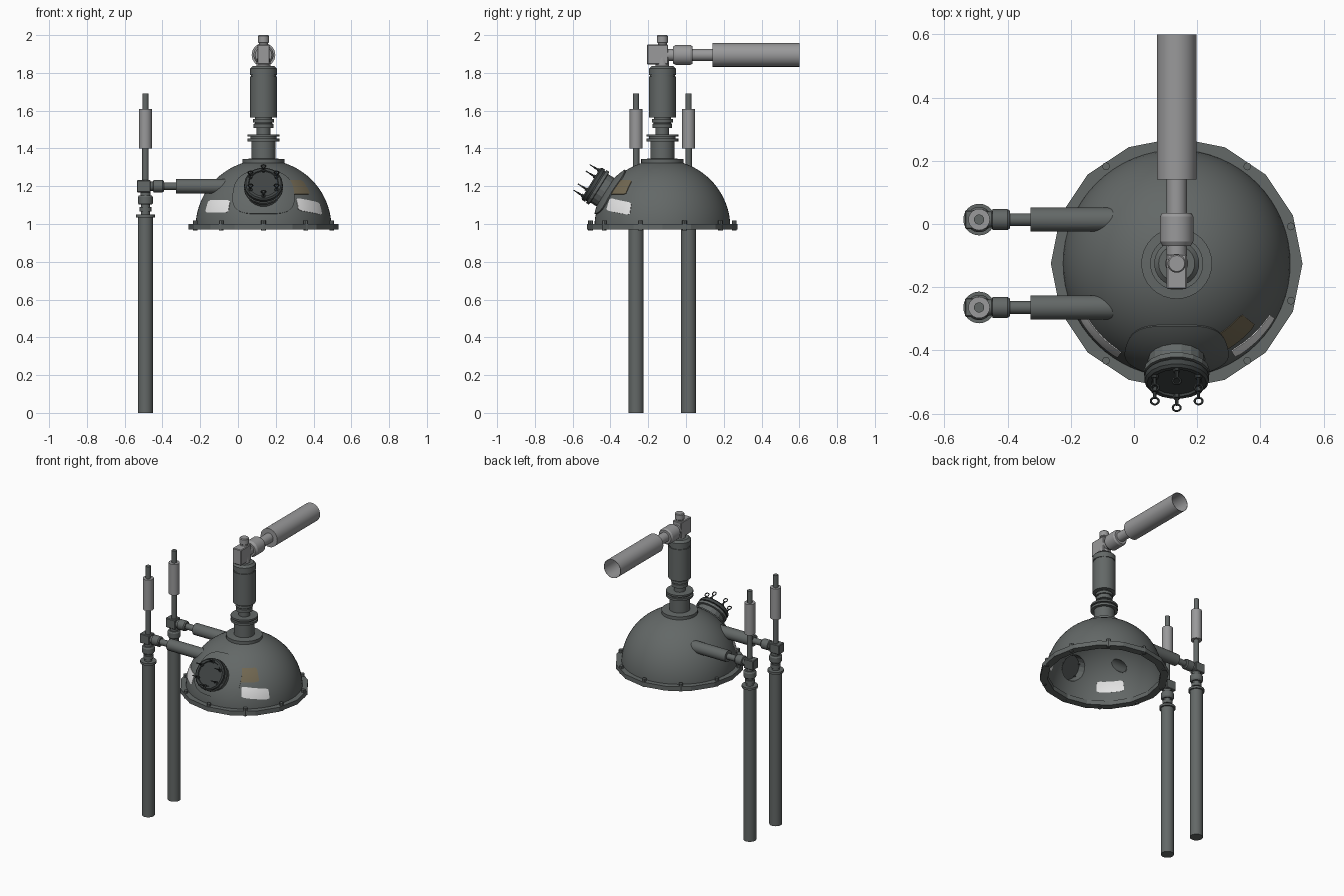
import bpy, bmesh, math
from mathutils import Vector, Matrix

if "Cube" in bpy.data.objects:
    bpy.data.objects.remove(bpy.data.objects["Cube"])

def material(name, rgb):
    m = bpy.data.materials.new(name)
    m.diffuse_color = (*rgb, 1)
    m.use_nodes = True
    m.node_tree.nodes["Principled BSDF"].inputs["Base Color"].default_value = m.diffuse_color
    return m

DARK = material("dark grey metal", (0.125, 0.138, 0.135))
LIGHT = material("light grey metal", (0.32, 0.32, 0.325))
BLACK = material("blackened steel", (0.05, 0.057, 0.057))
WHITE = material("white label", (0.8, 0.8, 0.8))
BROWN = material("brown label", (0.17, 0.14, 0.085))

X, Y, Z = Vector((1, 0, 0)), Vector((0, 1, 0)), Vector((0, 0, 1))
C = Vector((0.135, -0.125, 0.98))            # centre of the dome sphere
R, R_IN = 0.36, 0.355
ELEV = math.radians(32)
HATCH = Vector((0, -math.cos(ELEV), math.sin(ELEV)))
HATCH_UP = Vector((0, math.sin(ELEV), math.cos(ELEV)))

def finish(name, bm, mat, angle=30):
    bmesh.ops.remove_doubles(bm, verts=bm.verts, dist=1e-5)
    bmesh.ops.recalc_face_normals(bm, faces=bm.faces)
    me = bpy.data.meshes.new(name)
    bm.to_mesh(me)
    bm.free()
    ob = bpy.data.objects.new(name, me)
    bpy.context.collection.objects.link(ob)
    me.materials.append(mat)
    smooth(ob, angle)
    return ob

def smooth(ob, angle=30):
    bpy.ops.object.select_all(action='DESELECT')
    ob.select_set(True)
    bpy.context.view_layer.objects.active = ob
    bpy.ops.object.shade_smooth_by_angle(angle=math.radians(angle))

def lathe(name, profile, base, mat, axis=Z, segs=32, closed=False, angle=30):
    """Revolve (radius, height) points about an axis through base."""
    bm = bmesh.new()
    vs = [bm.verts.new((r, 0, h)) for r, h in profile]
    pairs = list(zip(vs, vs[1:])) + ([(vs[-1], vs[0])] if closed else [])
    es = [bm.edges.new(p) for p in pairs]
    bmesh.ops.spin(bm, geom=vs + es, cent=(0, 0, 0), axis=Z, angle=math.tau,
                   steps=segs, use_merge=True)
    rot = Z.rotation_difference(axis).to_matrix().to_4x4()
    bm.transform(Matrix.Translation(base) @ rot)
    return finish(name, bm, mat, angle)

def rod(name, r, h0, h1, base, mat, axis=Z, segs=24, angle=30):
    return lathe(name, [(0, h0), (r, h0), (r, h1), (0, h1)], base, mat, axis, segs, False, angle)

def box(name, lo, hi, mat):
    lo, hi = Vector(lo), Vector(hi)
    bm = bmesh.new()
    bmesh.ops.create_cube(bm, size=1)
    bm.transform(Matrix.Translation((lo + hi) / 2) @ Matrix.Diagonal((*(hi - lo), 1)))
    bmesh.ops.bevel(bm, geom=bm.edges[:], offset=0.004, segments=1, affect='EDGES')
    return finish(name, bm, mat)

def cut(ob, cutter):
    mod = ob.modifiers.new("cut", 'BOOLEAN')
    mod.operation, mod.solver, mod.object = 'DIFFERENCE', 'EXACT', cutter
    bpy.context.view_layer.objects.active = ob
    bpy.ops.object.modifier_apply(modifier=mod.name)
    bpy.data.objects.remove(cutter)
    smooth(ob)

def inner_sphere():
    n = 24
    pts = [(R_IN * math.sin(math.pi * i / n), -R_IN * math.cos(math.pi * i / n)) for i in range(n + 1)]
    pts[0], pts[-1] = (0, -R_IN), (0, R_IN)
    return lathe("trim_sphere", pts, C, DARK, segs=48)

# dome shell, open underneath
N = 20
arc = [math.pi / 2 * i / N for i in range(N)]
profile = [(R, -0.01)] + [(R * math.cos(a), R * math.sin(a)) for a in arc] + [(0, R), (0, R_IN)]
profile += [(R_IN * math.cos(a), R_IN * math.sin(a)) for a in reversed(arc)] + [(R_IN, -0.01)]
profile += [(R, -0.01)]
dome = lathe("dome", profile, C, DARK, segs=64)
arms_y = (C.y - 0.139, C.y + 0.139)
for y in arms_y:
    cut(dome, rod("pipe_cutter", 0.034, -0.4, 0, Vector((0, y, 1.2)), DARK, X))
cut(dome, rod("hatch_cutter", 0.082, 0.25, 0.45, C, DARK, HATCH))

# rim flange and its bolts
lathe("rim_flange", [(0.35, 0.97), (0.398, 0.97), (0.398, 1.0), (0.35, 1.0)],
      Vector((C.x, C.y, 0)), DARK, segs=16, closed=True, angle=10)
for i in range(10):
    a = math.radians(18 + 36 * i)
    rod("rim_bolt", 0.0125, 0.965, 1.018,
        Vector((C.x + 0.38 * math.cos(a), C.y + 0.38 * math.sin(a), 0)), DARK, segs=8)

# labels: thin curved plates through the dome shell
def label(name, az0, az1, z0, z1, tilt, r0, r1, mat):
    bm = bmesh.new()
    n, m = 10, 5
    layers = []
    for r in (r0, r1):
        grid = []
        for i in range(n + 1):
            az = math.radians(az0 + (az1 - az0) * i / n)
            inset = 0.006 if i in (0, n) else 0     # clipped corners
            row = []
            for j in range(m + 1):
                z = z0 + inset + (z1 - z0 - 2 * inset) * j / m + tilt * (i / n - 0.5) - C.z
                el = math.asin(z / R)
                d = Vector((math.cos(az) * math.cos(el), math.sin(az) * math.cos(el), math.sin(el)))
                row.append(bm.verts.new(C + d * r))
            grid.append(row)
        for i in range(n):
            for j in range(m):
                bm.faces.new((grid[i][j], grid[i + 1][j], grid[i + 1][j + 1], grid[i][j + 1]))
        layers.append([e for e in bm.edges if e.is_boundary and e.verts[0].co != e.verts[1].co])
    bmesh.ops.bridge_loops(bm, edges=[e for e in bm.edges if e.is_boundary])
    return finish(name, bm, mat)

label("right_label", -58, -29, 1.06, 1.125, -0.025, 0.3532, 0.3626, WHITE)
label("left_label", -151, -122, 1.06, 1.125, 0.0, 0.3532, 0.3626, WHITE)
label("brown_label", -63, -38, 1.157, 1.23, 0.0, 0.358, 0.3626, BROWN)

# hatch saddle: rounded pad wrapped on the dome around the hatch tube
bm = bmesh.new()
rings = []
for k in range(9):
    ring = []
    for i in range(48):
        t = math.tau * i / 48
        c, s = math.cos(t), math.sin(t)
        q = (abs(c) ** 3 + abs(s) ** 3) ** (-1 / 3)
        v = 0.05 + 0.42 * q * s
        u = (0.50 - 0.12 * v) * q * c
        f = min(k, 7) / 7
        u, v = 0.245 * c * (1 - f) + u * f, 0.245 * s * (1 - f) + v * f
        d = (HATCH + X * u + HATCH_UP * v).normalized()
        ring.append(bm.verts.new(C + d * (0.356 if k == 8 else 0.367)))
    rings.append(ring)
for a, b in zip(rings, rings[1:]):
    for i in range(48):
        bm.faces.new((a[i], a[i - 1], b[i - 1], b[i]))
finish("hatch_saddle", bm, DARK)

# hatch tube, flange and lid
tube = lathe("hatch_tube", [(0.082, 0.28), (0.09, 0.28), (0.09, 0.393), (0.104, 0.396),
                            (0.104, 0.413), (0.082, 0.413)], C, DARK, HATCH, 18, True, 15)
cut(tube, inner_sphere())
lathe("hatch_lid", [(0, 0.411), (0.094, 0.411), (0.094, 0.42), (0.102, 0.42), (0.102, 0.438),
                    (0.094, 0.446), (0.08, 0.446), (0.077, 0.439), (0, 0.439)], C, BLACK, HATCH, 18)

# eye bolts around the lid
for i in range(6):
    a = math.radians(30 + 60 * i)
    off = X * (0.08 * math.cos(a)) + HATCH_UP * (0.08 * math.sin(a))
    rod("eye_bolt_shank", 0.005, 0.395, 0.478, C + off, BLACK, HATCH, 8)
    rod("eye_bolt_nut", 0.011, 0.44, 0.454, C + off, BLACK, HATCH, 6)
    circle = [(0.0125 + 0.0035 * math.cos(math.tau * j / 6), 0.0035 * math.sin(math.tau * j / 6))
              for j in range(6)]
    lathe("eye_bolt_ring", circle, C + off + HATCH * 0.488, BLACK, HATCH_UP, 14, True, 60)

# neck stack above the dome
TOP = Vector((C.x, C.y, 0))
lathe("neck_collar", [(0.112, 1.315), (0.112, 1.343), (0.06, 1.347)], TOP, DARK)
lathe("neck", [(0.064, 1.32), (0.064, 1.437), (0.084, 1.437), (0.084, 1.452), (0.07, 1.452),
               (0.07, 1.463), (0.084, 1.463), (0.084, 1.475), (0.036, 1.475), (0.036, 1.508),
               (0.052, 1.508), (0.052, 1.53), (0.046, 1.532), (0.046, 1.538), (0.055, 1.538),
               (0.055, 1.555), (0.045, 1.555), (0.045, 1.566)], TOP, DARK)
lathe("neck_valve", [(0, 1.565), (0.071, 1.565), (0.071, 1.78), (0.066, 1.78), (0.066, 1.788),
                     (0.071, 1.788), (0.071, 1.822), (0.057, 1.836), (0, 1.836)], TOP, DARK)

# tee block and horizontal outlet
box("tee_block", (C.x - 0.032, -0.206, 1.845), (C.x + 0.032, -0.095, 1.95), LIGHT)
lathe("tee_plug", [(0.036, 1.83), (0.036, 1.855), (0.024, 1.94), (0.024, 1.958), (0.029, 1.962),
                   (0.029, 1.995), (0.025, 2.0), (0, 2.0)], TOP, LIGHT)
OUT = Vector((C.x, 0, 1.895))
lathe("outlet_coupling", [(0, -0.1), (0.032, -0.1), (0.032, -0.07), (0.044, -0.07), (0.053, -0.055),
                          (0.053, 0.023), (0.046, 0.035), (0.032, 0.035), (0.032, 0.145)],
      OUT, LIGHT, Y)
lathe("outlet_cylinder", [(0.03, 0.14), (0.0625, 0.14), (0.0625, 0.6), (0.0605, 0.6), (0.0605, 0.145)],
      OUT, LIGHT, Y)

# two standpipes with side arms into the dome
for y in arms_y:
    P = Vector((-0.49, y, 0))
    lathe("standpipe", [(0, 0), (0.04, 0), (0.04, 1.035), (0.05, 1.035), (0.05, 1.05), (0.024, 1.05),
                        (0.024, 1.066), (0.031, 1.066), (0.031, 1.09), (0.024, 1.09), (0.024, 1.102),
                        (0.034, 1.102), (0.04, 1.112), (0.04, 1.142), (0.034, 1.152),
                        (0.026, 1.152), (0.026, 1.175)], P, DARK)
    box("standpipe_tee", (-0.535, y - 0.03, 1.168), (-0.463, y + 0.03, 1.232), DARK)
    rod("upper_rod", 0.017, 1.2, 1.41, P, DARK)
    rod("upper_cylinder", 0.034, 1.4, 1.61, P, LIGHT)
    rod("upper_tip", 0.016, 1.6, 1.692, P, DARK)
    A = Vector((0, y, 1.2))
    lathe("arm_coupling", [(0.025, -0.48), (0.025, -0.45), (0.033, -0.447), (0.033, -0.4),
                           (0.028, -0.393), (0.02, -0.393), (0.02, -0.32)], A, DARK, X)
    rod("arm_cap", 0.038, -0.328, -0.318, A, DARK, X)
    arm = lathe("arm_pipe", [(0.034, -0.325), (0.038, -0.325), (0.038, -0.05), (0.034, -0.05)],
                A, DARK, X, closed=True)
    cut(arm, inner_sphere())
